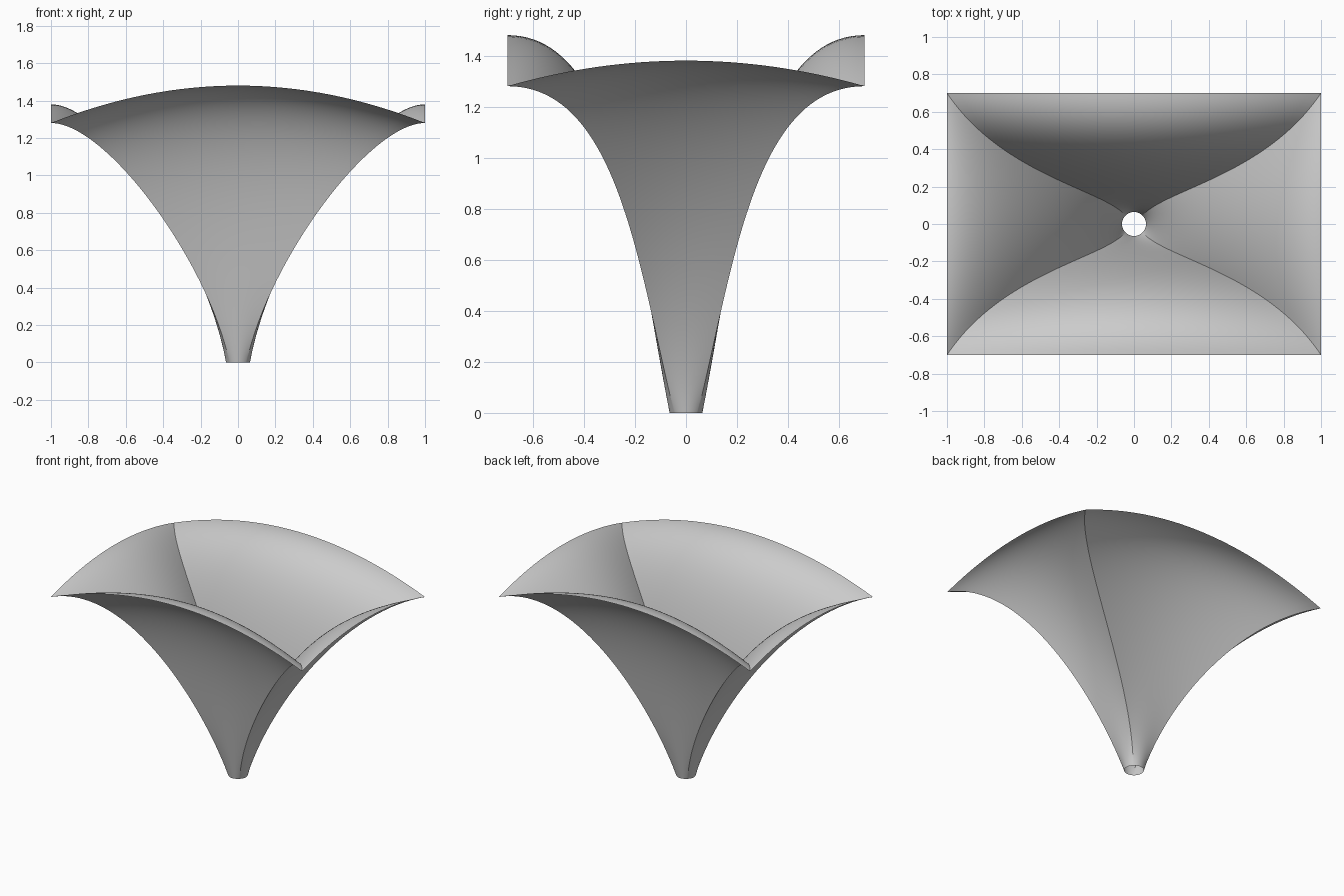
import bpy
import bmesh
import math
from mathutils import Vector

cube = bpy.data.objects.get("Cube")
if cube:
    bpy.data.objects.remove(cube, do_unlink=True)

HALF_X, HALF_Y, CORNER_Z = 1.0, 0.7, 1.28
FOOT_R = 0.064
ROWS, COLS = 48, 32

# Corner ridge: one cubic curve from the round foot to the rectangle corner
FOOT = FOOT_R * math.sqrt(0.5)
RIDGE = [Vector((FOOT, FOOT, 0)), Vector((0.165, 0.185, 0.55)),
         Vector((0.705, 0.26, CORNER_Z)), Vector((HALF_X, HALF_Y, CORNER_Z))]


def ridge(t):
    s = 1 - t
    a, b, c, d = RIDGE
    return a * s**3 + b * 3 * s * s * t + c * 3 * s * t * t + d * t**3


def panel_point(u, t, wide, rise):
    """Point on a panel facing +out; returns (along, out, z)."""
    p = ridge(t)
    along, out = (p.x, p.y) if wide else (p.y, p.x)
    # The foot bulges to a circle, the rim rises to an arch
    fade = (1 - t) ** 2
    ang = u * math.pi / 4
    x = u * along + fade * (FOOT_R * math.sin(ang) - u * FOOT)
    y = out + fade * (FOOT_R * math.cos(ang) - FOOT)
    z = p.z + rise * (1 - u * u) * p.z / CORNER_Z
    return x, y, z


def add_panel(bm, wide, side, rise):
    grid = []
    for j in range(ROWS + 1):
        row = []
        for i in range(COLS + 1):
            x, y, z = panel_point(2 * i / COLS - 1, j / ROWS, wide, rise)
            co = (-side * x, side * y, z) if wide else (side * y, side * x, z)
            row.append(bm.verts.new(co))
        grid.append(row)
    for j in range(ROWS):
        for i in range(COLS):
            bm.faces.new((grid[j][i], grid[j][i + 1],
                          grid[j + 1][i + 1], grid[j + 1][i]))


# Four curved panels joined along the ridges, open at foot and rim
bm = bmesh.new()
for side in (-1, 1):
    add_panel(bm, True, side, 0.2)
    add_panel(bm, False, side, 0.1)
bmesh.ops.remove_doubles(bm, verts=bm.verts, dist=0.0005)
mesh = bpy.data.meshes.new("funnel_canopy")
bm.to_mesh(mesh)
bm.free()
canopy = bpy.data.objects.new("funnel_canopy", mesh)
bpy.context.collection.objects.link(canopy)

# Plain grey shell
grey = bpy.data.materials.new("light_grey")
grey.use_nodes = True
colour = (0.6, 0.6, 0.6, 1)
grey.diffuse_color = colour
grey.node_tree.nodes["Principled BSDF"].inputs["Base Color"].default_value = colour
mesh.materials.append(grey)

bpy.ops.object.select_all(action="DESELECT")
canopy.select_set(True)
bpy.context.view_layer.objects.active = canopy
bpy.ops.object.shade_smooth_by_angle(angle=math.radians(25))
